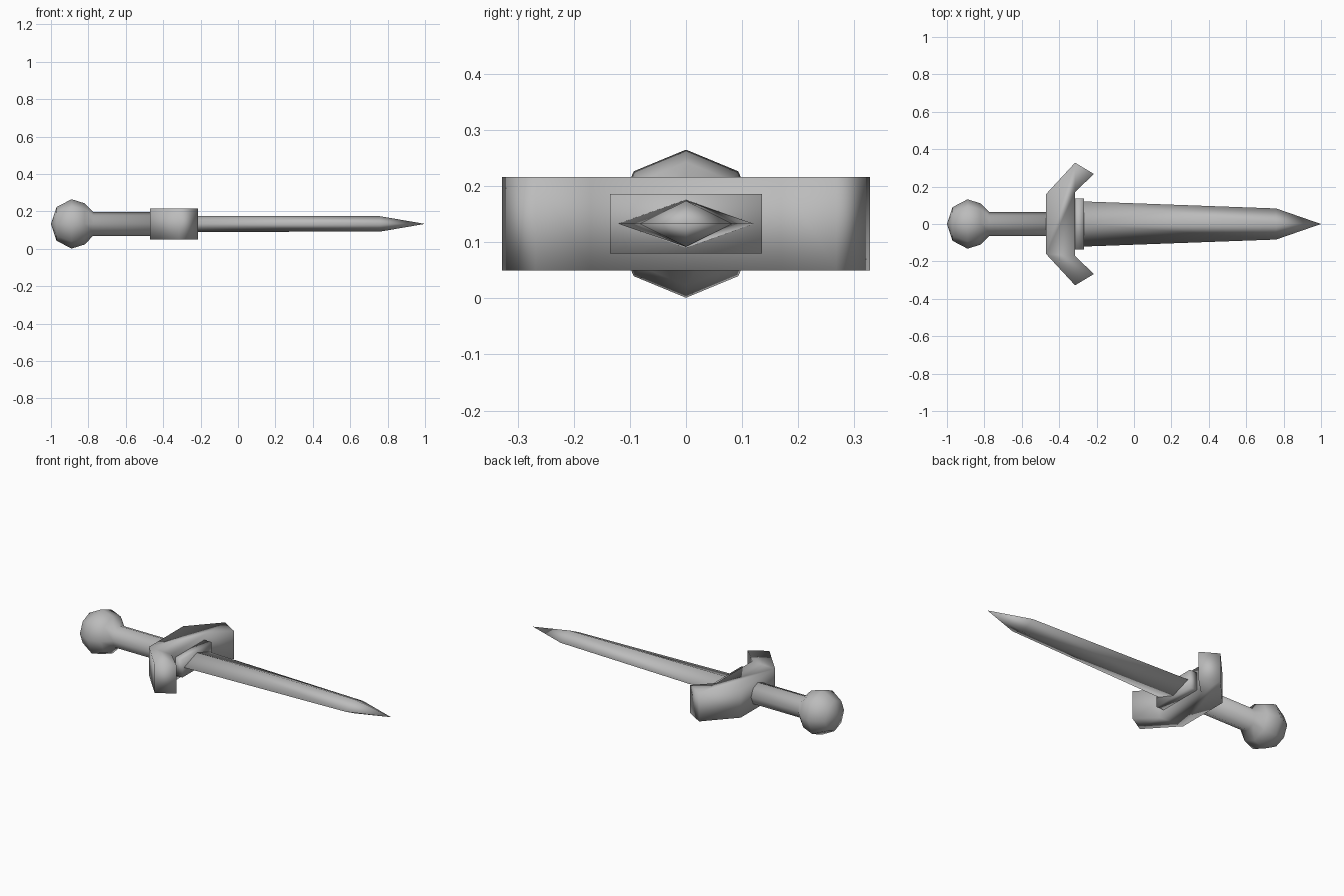
import bpy, bmesh
from math import cos, sin, tau

cube = bpy.data.objects.get("Cube")
if cube:
    bpy.data.objects.remove(cube, do_unlink=True)

AXIS_Z = 0.133

grey = bpy.data.materials.new("grey_metal")
grey.use_nodes = True
colour = (0.5, 0.5, 0.5, 1)
grey.diffuse_color = colour
grey.node_tree.nodes["Principled BSDF"].inputs["Base Color"].default_value = colour


def finish(name, bm):
    """Turn a bmesh into a fully smooth-shaded grey object."""
    bmesh.ops.remove_doubles(bm, verts=bm.verts, dist=0.0005)
    bmesh.ops.recalc_face_normals(bm, faces=bm.faces)
    mesh = bpy.data.meshes.new(name)
    bm.to_mesh(mesh)
    bm.free()
    mesh.materials.append(grey)
    for poly in mesh.polygons:
        poly.use_smooth = True
    obj = bpy.data.objects.new(name, mesh)
    obj.location.z = AXIS_Z
    bpy.context.collection.objects.link(obj)


def loft(name, sections, sides):
    """Skin elliptical rings (x, half width, half height) along x."""
    bm = bmesh.new()
    rings = []
    for x, wide, high in sections:
        angles = [tau * i / sides for i in range(sides)]
        rings.append([bm.verts.new((x, wide * cos(a), high * sin(a))) for a in angles])
    for a, b in zip(rings, rings[1:]):
        for i in range(sides):
            j = (i + 1) % sides
            bm.faces.new((a[i], a[j], b[j], b[i]))
    # close the open ends; pointed ends are welded instead
    for ring, section in ((rings[0], sections[0]), (rings[-1], sections[-1])):
        if section[1] > 0:
            bm.faces.new(ring)
    finish(name, bm)


def slab(name, outline, half_height):
    """Extrude an xy outline, symmetric about the sword axis."""
    bm = bmesh.new()
    face = bm.faces.new([bm.verts.new((x, y, -half_height)) for x, y in outline])
    top = bmesh.ops.extrude_face_region(bm, geom=[face])["geom"]
    verts = [v for v in top if isinstance(v, bmesh.types.BMVert)]
    bmesh.ops.translate(bm, verts=verts, vec=(0, 0, 2 * half_height))
    finish(name, bm)


def mirrored(half):
    return half + [(x, -y) for x, y in reversed(half)]


# Round pommel flowing into the octagonal grip
handle = [(-1, 0), (-0.97, 0.09), (-0.89, 0.132), (-0.82, 0.11), (-0.775, 0.064), (-0.46, 0.064)]
loft("pommel_and_grip", [(x, r, r) for x, r in handle], 8)

# Crossguard with swept-forward ends
slab("crossguard", mirrored([(-0.47, 0.16), (-0.315, 0.328), (-0.215, 0.268), (-0.315, 0.17)]), 0.083)

# Collar block holding the blade
slab("blade_collar", mirrored([(-0.32, 0.135), (-0.268, 0.135)]), 0.053)

# Diamond-section blade with a pointed tip
loft("blade", [(-0.28, 0.121, 0.043), (0.76, 0.083, 0.041), (1, 0, 0)], 4)
